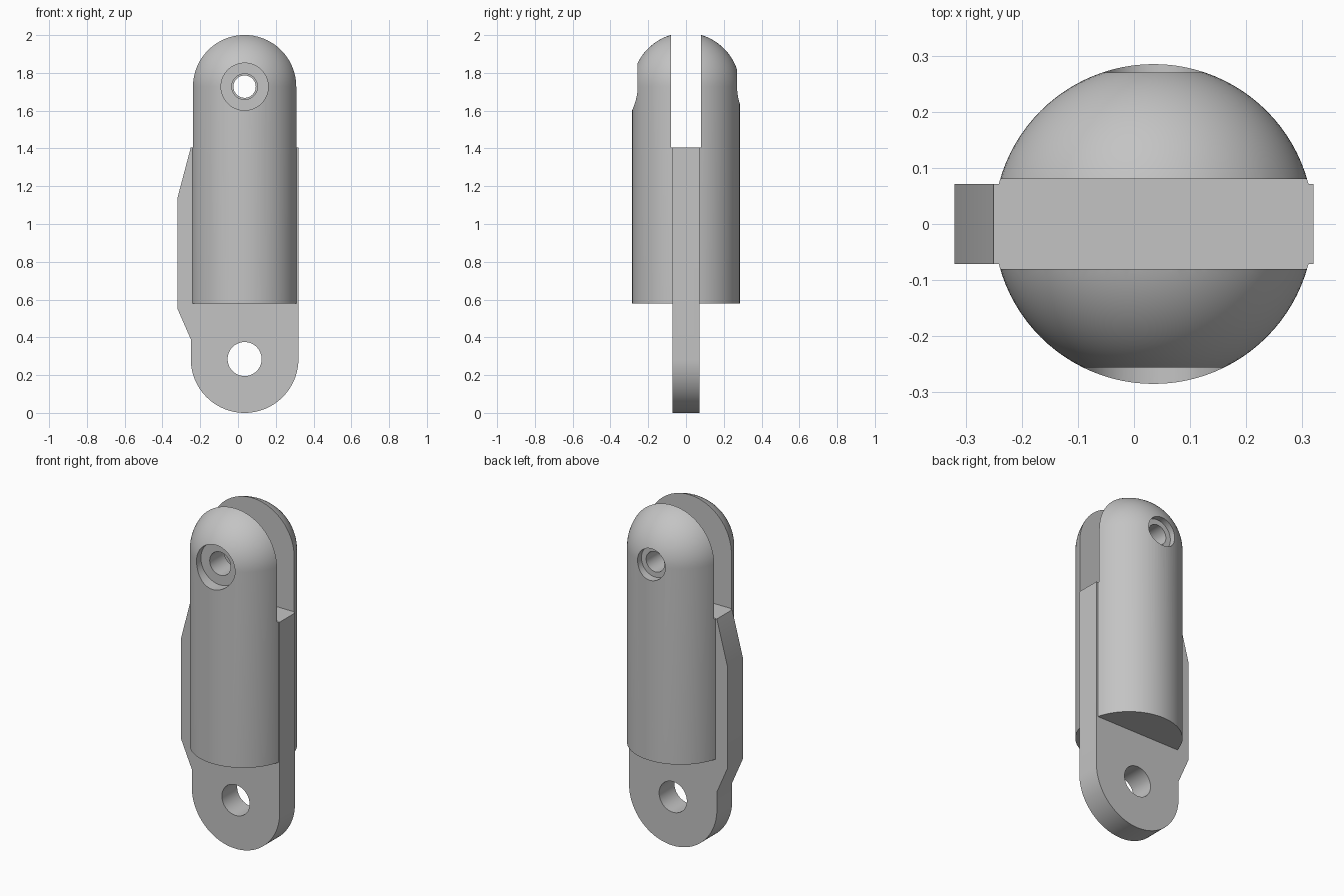
import bpy, bmesh, math
from mathutils import Matrix, Vector

cube = bpy.data.objects.get("Cube")
if cube:
    bpy.data.objects.remove(cube, do_unlink=True)

AXIS_X = 0.035      # centre line of the barrel
RADIUS = 0.285
PIN_Z = 1.727       # upper pin and dome centre
EYE_Z = 0.285       # lower eye centre
SLOT_Z = 1.405      # floor of the fork slot

grey = bpy.data.materials.new("plain_grey")
grey.use_nodes = True
colour = (0.55, 0.55, 0.55, 1)
grey.diffuse_color = colour
grey.node_tree.nodes["Principled BSDF"].inputs["Base Color"].default_value = colour


def make_object(name, bm):
    bmesh.ops.recalc_face_normals(bm, faces=bm.faces)
    mesh = bpy.data.meshes.new(name)
    bm.to_mesh(mesh)
    bm.free()
    mesh.materials.append(grey)
    obj = bpy.data.objects.new(name, mesh)
    bpy.context.collection.objects.link(obj)
    return obj


def pin_cutter(name, radius, z, y0, y1):
    """Cylinder along y between y0 and y1."""
    bm = bmesh.new()
    place = Matrix.Translation((AXIS_X, (y0 + y1) / 2, z)) @ Matrix.Rotation(math.pi / 2, 4, 'X')
    bmesh.ops.create_cone(bm, cap_ends=True, segments=64, radius1=radius,
                          radius2=radius, depth=y1 - y0, matrix=place)
    return make_object(name, bm)


def box_cutter(name, size, centre):
    bm = bmesh.new()
    bmesh.ops.create_cube(bm, size=1, matrix=Matrix.Translation(centre) @ Matrix.Diagonal((*size, 1)))
    return make_object(name, bm)


def combine(target, other, operation):
    mod = target.modifiers.new(other.name, 'BOOLEAN')
    mod.operation = operation
    mod.solver = 'EXACT'
    mod.object = other
    bpy.context.view_layer.objects.active = target
    bpy.ops.object.modifier_apply(modifier=mod.name)
    bpy.data.objects.remove(other, do_unlink=True)


# Barrel with domed top: revolved half profile
profile = [(0, 0.58), (RADIUS, 0.58)]
for i in range(25):
    a = math.pi / 2 * i / 24
    profile.append((RADIUS * math.cos(a) if i < 24 else 0, PIN_Z + RADIUS * math.sin(a)))
bm = bmesh.new()
verts = [bm.verts.new((AXIS_X + r, 0, z)) for r, z in profile]
edges = [bm.edges.new(pair) for pair in zip(verts, verts[1:])]
bmesh.ops.spin(bm, geom=verts + edges, cent=(AXIS_X, 0, 0), axis=(0, 0, 1),
               angle=math.tau, steps=96, use_merge=True)
bmesh.ops.remove_doubles(bm, verts=bm.verts, dist=0.0001)
body = make_object("fork_barrel_with_eye", bm)

# Flat eye plate with side fin, rounded at the bottom
left, right = AXIS_X - RADIUS, AXIS_X + RADIUS
outline = [(right, 1.5), (left, 1.5), (left, SLOT_Z), (-0.32, 1.14), (-0.32, 0.55), (left, 0.39)]
for i in range(49):
    a = math.pi + math.pi * i / 48
    outline.append((AXIS_X + RADIUS * math.cos(a), EYE_Z + RADIUS * math.sin(a)))
bm = bmesh.new()
face = bm.faces.new([bm.verts.new((x, -0.071, z)) for x, z in outline])
extruded = bmesh.ops.extrude_face_region(bm, geom=[face])["geom"]
bmesh.ops.translate(bm, vec=Vector((0, 0.142, 0)),
                    verts=[v for v in extruded if isinstance(v, bmesh.types.BMVert)])
combine(body, make_object("eye_plate", bm), 'UNION')

# Fork slot, pin holes, counterbores and lower eye
cutters = [
    box_cutter("fork_slot", (1, 0.16, 1), (AXIS_X, 0, SLOT_Z + 0.5)),
    pin_cutter("front_pin_hole", 0.068, PIN_Z, -0.5, 0),
    pin_cutter("back_pin_hole", 0.059, PIN_Z, -0.02, 0.5),
    pin_cutter("front_counterbore", 0.125, PIN_Z, -0.5, -0.215),
    pin_cutter("back_counterbore", 0.09, PIN_Z, 0.235, 0.5),
    pin_cutter("lower_eye_hole", 0.09, EYE_Z, -0.3, 0.3),
]
for cutter in cutters:
    combine(body, cutter, 'DIFFERENCE')

bpy.ops.object.select_all(action='DESELECT')
body.select_set(True)
bpy.context.view_layer.objects.active = body
bpy.ops.object.shade_smooth_by_angle(angle=math.radians(30))
